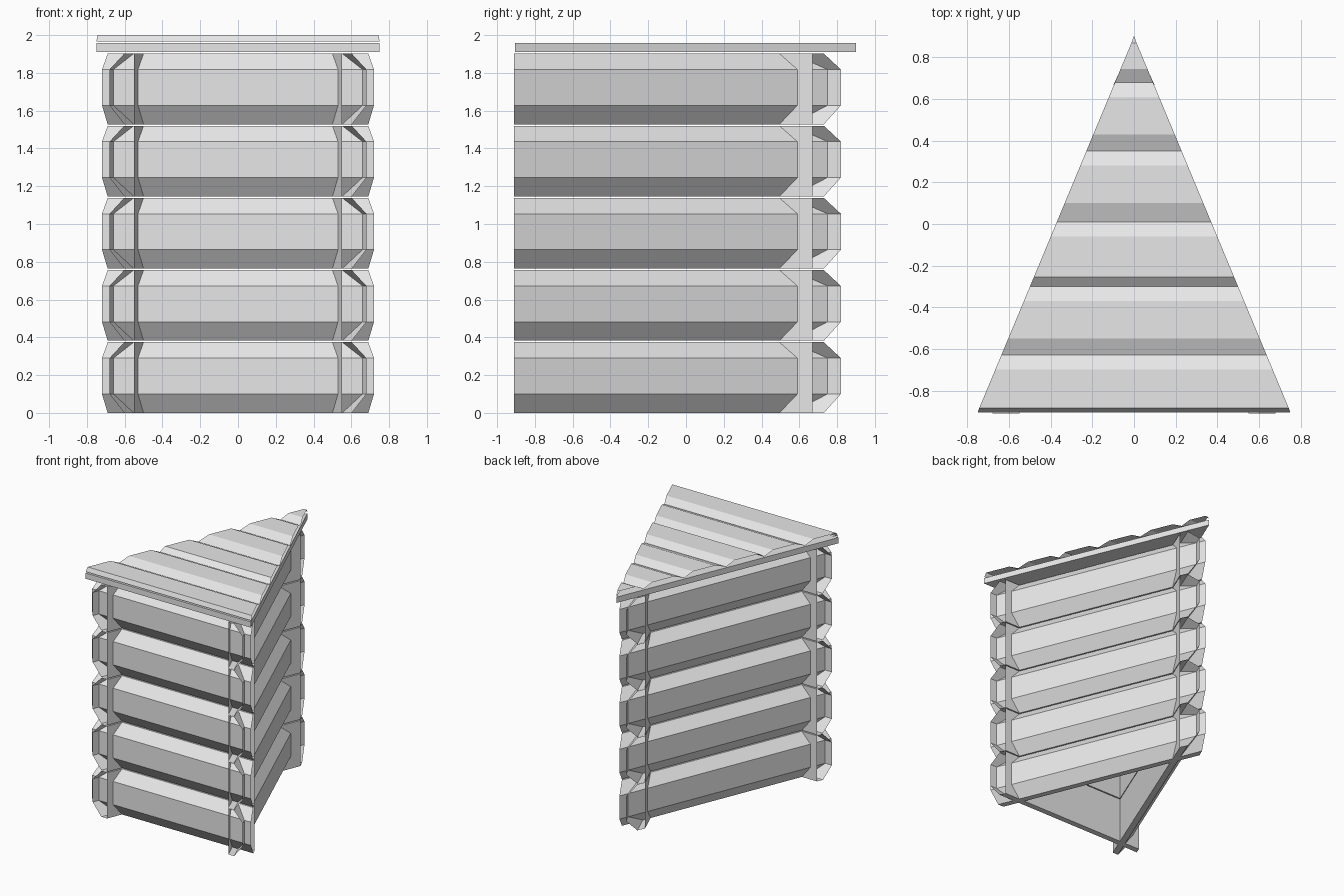
import bpy
import bmesh

if "Cube" in bpy.data.objects:
    bpy.data.objects.remove(bpy.data.objects["Cube"])

grey = bpy.data.materials.new("light_grey")
grey.diffuse_color = (0.8, 0.8, 0.8, 1)
grey.use_nodes = True
grey.node_tree.nodes["Principled BSDF"].inputs["Base Color"].default_value = grey.diffuse_color


def make_object(name, verts, faces, outward=True):
    mesh = bpy.data.meshes.new(name)
    mesh.from_pydata(verts, [], faces)
    if outward:
        bm = bmesh.new()
        bm.from_mesh(mesh)
        bmesh.ops.recalc_face_normals(bm, faces=bm.faces)
        bm.to_mesh(mesh)
        bm.free()
    mesh.materials.append(grey)
    obj = bpy.data.objects.new(name, mesh)
    bpy.context.collection.objects.link(obj)
    return obj


# Log section: (share of wall thickness outward, height)
SECTION = [(0, 0), (0, 0.374), (0.4, 0.374), (1, 0.29), (1, 0.10), (0.4, 0)]
LOGS = 5
PITCH = 0.382


def log_wall(name, inner_a, outer_a, inner_b, outer_b):
    """Stack of hollow logs with open, mitred ends."""
    n = len(SECTION)
    for k in range(LOGS):
        verts = []
        for inner, outer in ((inner_a, outer_a), (inner_b, outer_b)):
            for t, z in SECTION:
                verts.append((inner[0] + (outer[0] - inner[0]) * t,
                              inner[1] + (outer[1] - inner[1]) * t,
                              k * PITCH + z))
        faces = [(i, (i + 1) % n, n + (i + 1) % n, n + i) for i in range(n)]
        make_object(f"{name}_log_{k + 1}", verts, faces)


# Three walls crossing at the corners
log_wall("front_wall", (-0.67, -0.74), (-0.72, -0.86), (0.67, -0.74), (0.72, -0.86))
for side, s in (("right", 1), ("left", -1)):
    log_wall(f"{side}_wall", (0.55 * s, -0.91), (0.68 * s, -0.91),
             (-0.098 * s, 0.67), (-0.029 * s, 0.82))

# Triangular roof plate
corners = [(-0.75, -0.905), (0.75, -0.905), (0, 0.90)]
make_object("roof_plate",
            [(x, y, z) for z in (1.91, 1.957) for x, y in corners],
            [(2, 1, 0), (3, 4, 5), (0, 1, 4, 3), (1, 2, 5, 4), (2, 0, 3, 5)])

# Ridged roof logs running across, trimmed to the triangle, ends open
LOW, HIGH = 1.965, 2.0
STARTS = [-0.90, -0.63, -0.30, 0.01, 0.35, 0.68]
RISES = [0.015, 0.08, 0.045, 0.09, 0.08, 0.065]
for i, (y0, rise) in enumerate(zip(STARTS, RISES)):
    y1 = STARTS[i + 1] if i < 5 else 0.90
    fall = 0.07 if i < 5 else 0.03
    rows = [(y0, LOW), (y0 + rise, HIGH), (y1 - fall, HIGH), (y1, LOW)]
    verts = []
    for y, z in rows:
        half = max(0.002, 0.75 * (0.90 - y) / 1.80)
        verts += [(-half, y, z), (0, y, z), (half, y, z)]
    faces = []
    for r in range(3):
        for c in range(2):
            a = r * 3 + c
            faces.append((a, a + 1, a + 4, a + 3))
    make_object(f"roof_log_{i + 1}", verts, faces, outward=False)
